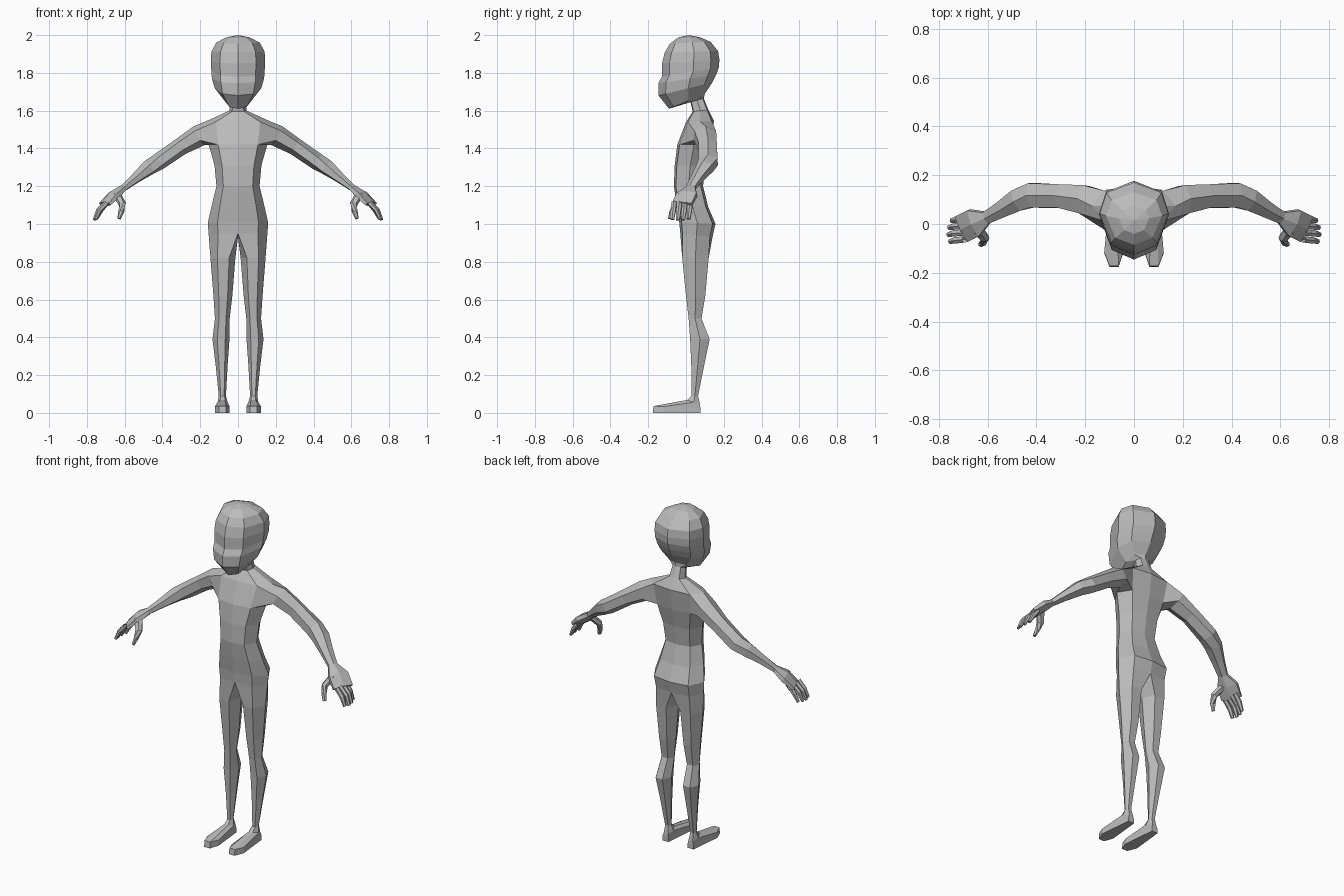
import bpy, bmesh, math
from mathutils import Vector

skin = bpy.data.materials.new("grey_skin")
skin.diffuse_color = (0.5, 0.5, 0.5, 1)


def finish(bm, name):
    """Turn the right half into a mirrored, flat-shaded object."""
    bmesh.ops.recalc_face_normals(bm, faces=bm.faces)
    me = bpy.data.meshes.new(name)
    bm.to_mesh(me)
    bm.free()
    me.materials.append(skin)
    ob = bpy.data.objects.new(name, me)
    bpy.context.collection.objects.link(ob)
    mod = ob.modifiers.new("mirror", 'MIRROR')
    mod.use_clip = True
    mod.merge_threshold = 0.0005
    return ob


def ring(bm, pts):
    return [bm.verts.new(p) for p in pts]


def bridge(bm, a, b, closed=True, skip=()):
    n = len(a)
    for i in range(n if closed else n - 1):
        if i not in skip:
            j = (i + 1) % n
            bm.faces.new((a[i], a[j], b[j], b[i]))


def half_ring(zf, zb, yf, yb, w, fx, fy, sy, bx, by):
    """Five points round the right half, from front centre to back centre."""
    prof = [(0, 0), (fx, fy), (1, sy), (bx, by), (0, 1)]
    return [(w * x, yf + (yb - yf) * t, zf + (zb - zf) * t) for x, t in prof]


def limb_rings(path):
    """Six-sided sections across a path of (centre, half width, half height)."""
    out = []
    for i, (c, u, v) in enumerate(path):
        a = Vector(path[max(i - 1, 0)][0])
        b = Vector(path[min(i + 1, len(path) - 1)][0])
        t = (b - a).normalized()
        U = Vector((0, 0, 1)).cross(t).normalized()
        V = t.cross(U)
        hexa = [(-1, .5), (0, 1), (1, .5), (1, -.5), (0, -1), (-1, -.5)]
        out.append([Vector(c) + U * u * p + V * v * q for p, q in hexa])
    return out


bm = bmesh.new()

# Torso and neck: z front, z back, y front, y back, half width
TORSO = [
    (0.95, 0.93, -0.030, 0.140, 0.155),
    (1.01, 1.00, -0.036, 0.156, 0.160),
    (1.10, 1.09, -0.050, 0.118, 0.140),
    (1.20, 1.20, -0.064, 0.090, 0.114),
    (1.31, 1.31, -0.060, 0.105, 0.124),
    (1.42, 1.42, -0.046, 0.130, 0.155),
    (1.54, 1.545, 0.000, 0.148, 0.172),
    (1.595, 1.605, 0.035, 0.118, 0.046),
    (1.645, 1.665, 0.024, 0.094, 0.038),
]
# Head: same columns, from the jaw up to the crown
HEAD = [
    (1.610, 1.690, -0.090, 0.100, 0.070),
    (1.680, 1.750, -0.145, 0.140, 0.123),
    (1.745, 1.790, -0.146, 0.160, 0.138),
    (1.780, 1.830, -0.128, 0.174, 0.141),
    (1.850, 1.870, -0.127, 0.177, 0.144),
    (1.910, 1.915, -0.112, 0.170, 0.141),
    (1.955, 1.965, -0.085, 0.130, 0.115),
    (1.988, 1.988, -0.040, 0.075, 0.062),
]
loops = [ring(bm, half_ring(*r, .68, .07, .5, .7, .92)) for r in TORSO]
loops += [ring(bm, half_ring(*r, .66, .13, .55, .8, .85)) for r in HEAD]
for i in range(len(loops) - 1):
    # the shoulder band is left open at the side for the arm
    bridge(bm, loops[i], loops[i + 1], False, (1, 2) if i == 5 else ())
crown = bm.verts.new((0, 0.015, 2.0))
for i in range(4):
    bm.faces.new((loops[-1][i], loops[-1][i + 1], crown))

# Arm and palm, growing out of the shoulder opening
ARM = [
    ((0.205, 0.100, 1.468), .058, .058),
    ((0.300, 0.114, 1.412), .048, .047),
    ((0.420, 0.118, 1.330), .050, .045),
    ((0.475, 0.100, 1.297), .045, .042),
    ((0.540, 0.062, 1.245), .034, .029),
    ((0.605, 0.026, 1.192), .026, .019),
    ((0.655, 0.005, 1.155), .058, .025),
    ((0.705, -0.020, 1.105), .058, .015),
]
lo, hi = loops[5], loops[6]
prev = [hi[1], hi[2], hi[3], lo[3], lo[2], lo[1]]
for pts in limb_rings(ARM):
    cur = ring(bm, pts)
    bridge(bm, prev, cur)
    prev = cur
bm.faces.new(prev)

# Leg and foot: z front, z back, x inner, x outer, y front, y back, side position
LEG = [
    (0.82, 0.82, .014, .146, -.020, .120, .5),
    (0.62, 0.62, .030, .130, .000, .102, .5),
    (0.50, 0.50, .044, .122, .014, .082, .5),
    (0.39, 0.39, .045, .135, .022, .125, .5),
    (0.25, 0.25, .055, .118, .028, .096, .5),
    (0.09, 0.09, .064, .102, .030, .064, .5),
    (0.068, 0.045, .055, .108, .005, .074, .5),
    (0.036, 0.025, .044, .122, -.172, .076, .22),
    (0.0, 0.0, .044, .122, -.176, .076, .22),
]
top = loops[0]
prev = top + [bm.verts.new((0, 0.05, 0.935))]
for zf, zb, xi, xo, yf, yb, s in LEG:
    w = xo - xi
    prof = [(.25, 0), (.72, 0), (1, s), (.75, 1), (.25, 1), (0, s)]
    cur = ring(bm, [(xi + w * x, yf + (yb - yf) * t, zf + (zb - zf) * t) for x, t in prof])
    bridge(bm, prev, cur)
    prev = cur
bm.faces.new(prev)
finish(bm, "body")

# Fingers
bm = bmesh.new()
digits = []
for k in range(4):
    y = -0.067 + 0.0285 * k
    reach = (0.0, 0.007, 0.004, -0.006)[k]
    digits.append([((0.695, y + .004, 1.113), .013, .014),
                   ((0.732 + reach, y, 1.073), .013, .013),
                   ((0.755 + reach, y - .005, 1.024 - reach / 2), .009, .008)])
# Thumb
digits.append([((0.642, -0.020, 1.155), .022, .020),
               ((0.612, -0.058, 1.105), .018, .018),
               ((0.618, -0.075, 1.065), .014, .014),
               ((0.630, -0.085, 1.028), .009, .009)])
for d in digits:
    rings = [ring(bm, p) for p in limb_rings(d)]
    for a, b in zip(rings, rings[1:]):
        bridge(bm, a, b)
    bm.faces.new(rings[-1])
finish(bm, "fingers")
